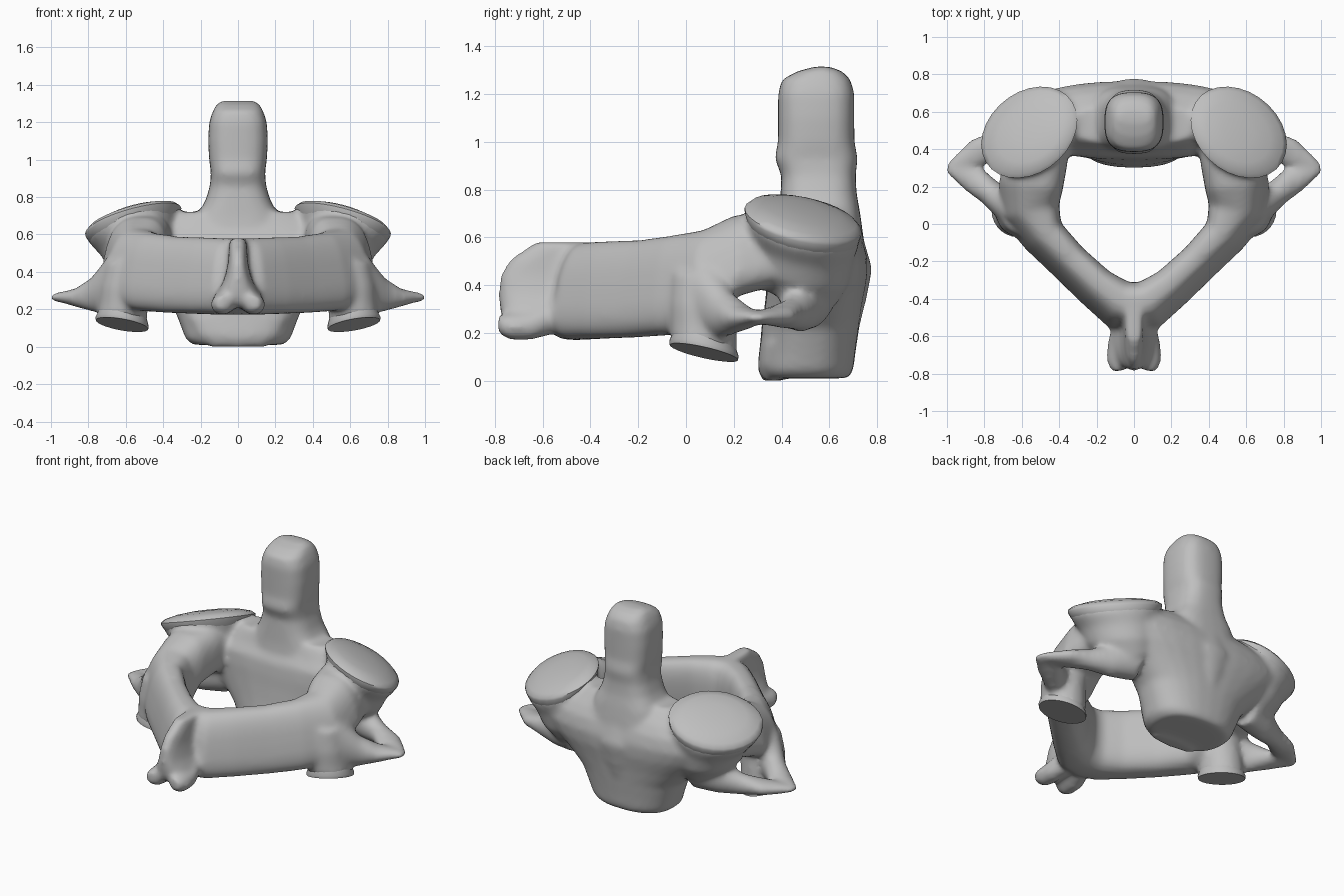
import bpy, bmesh, math
from mathutils import Vector

SEG = 28

old = bpy.data.objects.get("Cube")
if old:
    bpy.data.objects.remove(old, do_unlink=True)

bone_grey = bpy.data.materials.new("bone_grey")
bone_grey.use_nodes = True
colour = (0.52, 0.52, 0.52, 1)
bone_grey.diffuse_color = colour
bone_grey.node_tree.nodes["Principled BSDF"].inputs["Base Color"].default_value = colour


def superellipse(power):
    """Unit outline: power 2 is round, larger is squarer."""
    for i in range(SEG):
        a = 2 * math.pi * i / SEG
        c, s = math.cos(a), math.sin(a)
        yield (math.copysign(abs(c) ** (2 / power), c),
               math.copysign(abs(s) ** (2 / power), s))


def skin(bm, rings, side):
    """Closed tube through the rings; side -1 mirrors it across x."""
    loops = [[bm.verts.new((p.x * side, p.y, p.z)) for p in ring] for ring in rings]
    for a, b in zip(loops, loops[1:]):
        for i in range(SEG):
            j = (i + 1) % SEG
            bm.faces.new((a[i], a[j], b[j], b[i]))
    bm.faces.new(loops[0])
    bm.faces.new(loops[-1])


def stack(bm, levels, power=2, side=1, tilt=(0, 0), shear=0):
    """Level: z, centre x, centre y, half width, half depth."""
    rings = []
    for z, cx, cy, hx, hy in levels:
        ring = []
        for u, v in superellipse(power):
            dx, dy = u * hx, v * hy - shear * u * hx
            ring.append(Vector((cx + dx, cy + dy, z + tilt[0] * dx + tilt[1] * dy)))
        rings.append(ring)
    skin(bm, rings, side)


def sweep(bm, path, power=2, side=1, lean=0, taper=0):
    """Path point: x, y, z, half thickness, half height."""
    rings = []
    for i, (x, y, z, hw, hh) in enumerate(path):
        a, b = path[max(i - 1, 0)], path[min(i + 1, len(path) - 1)]
        t = Vector((b[0] - a[0], b[1] - a[1], 0)).normalized()
        out = Vector((t.y, -t.x, 0))
        rings.append([Vector((x, y, z + v * hh))
                      + out * (u * hw * (1 - taper * v) - lean * v * hh)
                      for u, v in superellipse(power)])
    skin(bm, rings, side)


def finish(name, bm, angle):
    bmesh.ops.recalc_face_normals(bm, faces=bm.faces)
    mesh = bpy.data.meshes.new(name)
    bm.to_mesh(mesh)
    bm.free()
    mesh.materials.append(bone_grey)
    obj = bpy.data.objects.new(name, mesh)
    bpy.context.collection.objects.link(obj)
    bpy.ops.object.select_all(action="DESELECT")
    obj.select_set(True)
    bpy.context.view_layer.objects.active = obj
    if angle:
        bpy.ops.object.shade_smooth_by_angle(angle=math.radians(angle))
    return obj


bone = bmesh.new()

# Vertebral body, widening up into the shoulders
stack(bone, [(0.01, 0, .50, .24, .18), (.04, 0, .50, .28, .20), (.12, 0, .51, .31, .20),
             (.22, 0, .52, .35, .205), (.32, 0, .535, .45, .205), (.42, 0, .55, .56, .21),
             (.50, 0, .555, .63, .21), (.58, 0, .55, .64, .195), (.64, 0, .55, .52, .16),
             (.72, 0, .53, .34, .11)], power=2.4)
# Lower lip at the rear of the body
stack(bone, [(0.0, 0, .36, .15, .04), (.06, 0, .37, .22, .07), (.16, 0, .40, .27, .09)], power=2.5)
# Broad swelling on the far face
stack(bone, [(.2, 0, .66, .06, .06), (.34, 0, .68, .12, .075), (.47, 0, .70, .16, .08),
             (.62, 0, .66, .15, .075), (.76, 0, .62, .12, .07)])

# Upright peg
stack(bone, [(.55, 0, .56, .26, .19), (.70, 0, .56, .22, .17), (.78, 0, .555, .175, .16),
             (.86, 0, .555, .15, .155), (.93, 0, .545, .145, .175), (1.0, 0, .545, .155, .16),
             (1.10, 0, .545, .16, .16), (1.20, 0, .545, .155, .16), (1.26, 0, .545, .135, .145),
             (1.295, 0, .56, .115, .095), (1.315, 0, .57, .09, .03)], power=2.9)

# Spinous process, wide below and a narrow ridge above
stack(bone, [(.21, 0, -.58, .07, .15), (.25, 0, -.59, .115, .175), (.30, 0, -.59, .105, .19),
             (.36, 0, -.585, .075, .20), (.44, 0, -.58, .055, .20),
             (.51, 0, -.56, .05, .175), (.58, 0, -.52, .045, .11)], power=2.6)

upper_tilt = (-.33, -.28)
lower_tilt = (.17, -.22)

for side in (1, -1):
    # Arch wall from the spine to the pedicle
    sweep(bone, [(-.04, -.445, .375, .13, .205), (.08, -.425, .375, .125, .205),
                 (.20, -.335, .38, .105, .205), (.345, -.20, .385, .10, .205),
                 (.48, -.06, .40, .11, .21), (.55, .07, .42, .155, .21),
                 (.545, .20, .52, .165, .17), (.52, .34, .55, .165, .16),
                 (.49, .50, .56, .15, .14)],
          power=2.8, side=side, lean=.12, taper=.15)
    # Mass under the upper facet
    stack(bone, [(.36, .46, .48, .14, .15), (.46, .50, .48, .19, .20),
                 (.55, .53, .485, .205, .21), (.62, .555, .49, .24, .228),
                 (.68, .56, .49, .25, .23), (.71, .56, .49, .15, .14)],
          side=side, tilt=upper_tilt, shear=.25)
    # Column above the lower facet
    stack(bone, [(.135, .62, .075, .135, .14), (.19, .615, .075, .13, .14),
                 (.28, .61, .07, .13, .14), (.42, .59, .07, .12, .13)],
          side=side, tilt=lower_tilt)
    # Rear and front bars of the transverse process, leaving the opening between
    sweep(bone, [(.54, .02, .38, .09, .17), (.67, .09, .34, .085, .165),
                 (.77, .17, .28, .07, .095), (.86, .24, .262, .075, .05),
                 (.95, .285, .265, .05, .028), (1.005, .297, .262, .025, .018)], side=side)
    sweep(bone, [(.42, .52, .36, .11, .14), (.58, .48, .31, .085, .105),
                 (.72, .44, .28, .06, .065), (.83, .385, .27, .08, .045),
                 (.93, .325, .266, .055, .03), (.99, .30, .263, .03, .018)], side=side)
    # Forked spine tip
    sweep(bone, [(.02, -.48, .35, .06, .08), (.055, -.57, .27, .065, .08),
                 (.08, -.65, .23, .065, .06), (.085, -.74, .225, .06, .055),
                 (.08, -.785, .235, .04, .04)], side=side)

vertebra = finish("vertebra", bone, 0)
remesh = vertebra.modifiers.new("fuse", "REMESH")
remesh.mode = "VOXEL"
remesh.voxel_size = 0.016
remesh.use_smooth_shade = True
soften = vertebra.modifiers.new("soften", "SMOOTH")
soften.factor = 0.5
soften.iterations = 11

# Joint facets: gently domed above, flat below
for label, side in (("left", 1), ("right", -1)):
    bm = bmesh.new()
    stack(bm, [(.57, .54, .485, .20, .20), (.63, .555, .49, .243, .228),
               (.66, .56, .49, .256, .236), (.675, .56, .49, .257, .236),
               (.695, .56, .49, .235, .215), (.715, .56, .49, .17, .155),
               (.727, .56, .49, .08, .07)],
          side=side, tilt=upper_tilt, shear=.25)
    finish(label + "_upper_facet", bm, 50)
    bm = bmesh.new()
    stack(bm, [(.118, .62, .075, .14, .143), (.135, .62, .075, .142, .145),
               (.19, .615, .075, .122, .125)], side=side, tilt=lower_tilt)
    finish(label + "_lower_facet", bm, 40)
